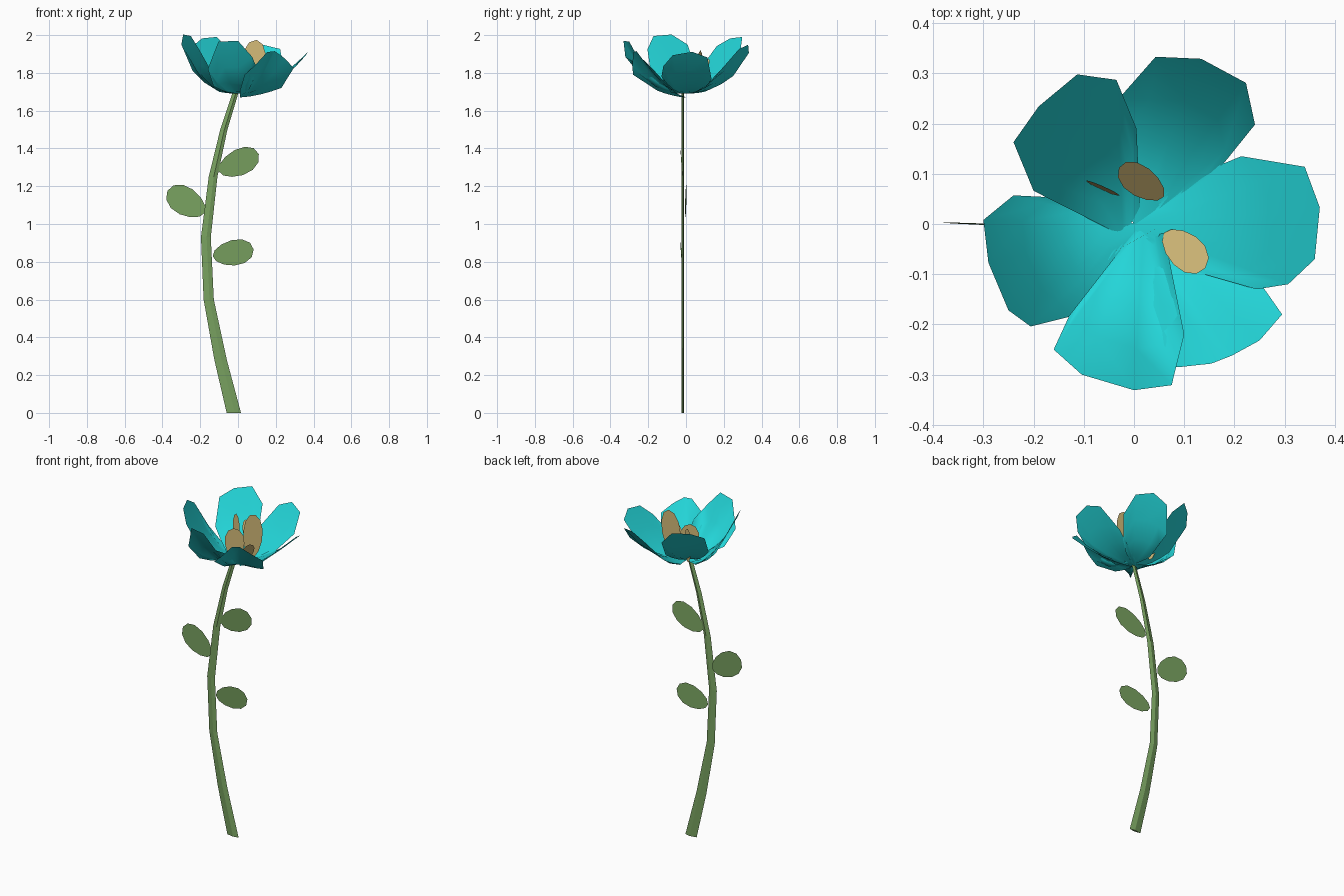
import bpy, math
from mathutils import Vector


def material(name, rgb):
    m = bpy.data.materials.new(name)
    m.diffuse_color = (*rgb, 1)
    return m


TEAL = material("petal teal", (0.017, 0.67, 0.69))
GREEN = material("stem green", (0.19, 0.36, 0.117))
TAN = material("stamen tan", (0.66, 0.50, 0.19))


def add(name, verts, faces, mat, smooth=False):
    me = bpy.data.meshes.new(name)
    me.from_pydata([tuple(v) for v in verts], [], faces)
    me.materials.append(mat)
    me.polygons.foreach_set("use_smooth", [smooth] * len(me.polygons))
    me.update()
    ob = bpy.data.objects.new(name, me)
    bpy.context.collection.objects.link(ob)
    return ob


def plate(name, base, tip, side, mat):
    """Thin egg-shaped blade from base to tip; side is the half-width vector."""
    base, tip, side = Vector(base), Vector(tip), Vector(side)
    mid, half = (base + tip) / 2, (tip - base) / 2
    pts = []
    for i in range(12):
        a = 2 * math.pi * i / 12
        pts.append(mid + half * math.cos(a)
                   + side * math.sin(a) * (1 + 0.15 * math.cos(a)))
    add(name, pts, [list(range(12))], mat)


def petal(name, base, outline, power, rings=4):
    """Cupped fan from the base to its outline; height grows by the power."""
    base, n = Vector(base), len(outline)
    verts, faces = [base], []
    for r in range(1, rings + 1):
        t = r / rings
        for p in outline:
            d = Vector(p) - base
            verts.append(base + Vector((d.x * t, d.y * t, d.z * t ** power)))
    for i in range(n - 1):
        faces.append((0, 1 + i, 2 + i))
        for r in range(rings - 1):
            a = 1 + r * n + i
            faces.append((a, a + n, a + n + 1, a + 1))
    add(name, verts, faces, TEAL, True)


def cup(points, direction, length, height, power):
    """Give plan points a height that rises along the petal's direction."""
    d = Vector(direction).normalized()
    return [(x, y, 1.69 + height * (max(0, d.x * x + d.y * y) / length) ** power)
            for x, y in points]


# Stem: flattened diamond section swept along a bow (x, half width, z)
path = [(-0.022, 0.038, 0), (-0.092, 0.033, 0.28), (-0.155, 0.027, 0.6),
        (-0.17, 0.026, 0.93), (-0.132, 0.023, 1.25), (-0.075, 0.019, 1.5),
        (-0.015, 0.016, 1.69)]
verts, faces = [], []
for x, w, z in path:
    verts += [(x - w, -0.017, z), (x + w * 0.15, -0.024, z),
              (x + w, -0.017, z), (x + w * 0.15, -0.010, z)]
for k in range(len(path) - 1):
    for i in range(4):
        j = (i + 1) % 4
        faces.append((4 * k + i, 4 * k + j, 4 * k + 4 + j, 4 * k + 4 + i))
faces += [(3, 2, 1, 0), tuple(range(len(verts) - 4, len(verts)))]
add("stem", verts, faces, GREEN)

# Leaves
plate("leaf_upper", (-0.103, -0.02, 1.28), (0.11, -0.028, 1.37), (-0.022, -0.004, 0.066), GREEN)
plate("leaf_left", (-0.175, -0.006, 1.06), (-0.374, 0.003, 1.175), (0.034, 0.0, 0.066), GREEN)
plate("leaf_lower", (-0.134, -0.022, 0.83), (0.083, -0.028, 0.865), (-0.008, -0.004, 0.067), GREEN)

# Petals, counter-clockwise outlines
petal("petal_right", (-0.005, -0.005, 1.69),
      cup([(0.07, -0.08), (0.244, -0.13), (0.307, -0.12), (0.36, -0.07),
           (0.37, 0.033), (0.34, 0.114), (0.214, 0.135), (0.14, 0.105), (0.01, 0.03)],
          (1, 0.05), 0.37, 0.22, 2.0), 2.0)
petal("petal_back_right", (0, -0.005, 1.69),
      cup([(0.1, 0.05), (0.166, 0.105), (0.241, 0.198), (0.223, 0.281),
           (0.134, 0.329), (0.043, 0.333), (-0.03, 0.25), (-0.03, 0.1)],
          (0.35, 0.94), 0.356, 0.26, 2.2), 2.2)
petal("petal_back_left", (-0.022, -0.024, 1.69),
      cup([(0.012, 0.03), (0.005, 0.19), (-0.035, 0.287), (-0.113, 0.298),
           (-0.19, 0.234), (-0.24, 0.163), (-0.2, 0.066)],
          (-0.6, 0.8), 0.306, 0.3, 1.6), 1.6)
petal("petal_left", (0.01, -0.005, 1.69),
      cup([(-0.1, 0.05), (-0.24, 0.057), (-0.3, 0.008), (-0.29, -0.077),
           (-0.25, -0.172), (-0.206, -0.204), (-0.13, -0.185)],
          (-0.93, -0.36), 0.297, 0.31, 2.5), 2.5)
petal("petal_front", (0.02, 0, 1.69),
      [(-0.03, -0.03, 1.69), (-0.13, -0.185, 1.73), (-0.16, -0.25, 1.82),
       (-0.104, -0.3, 1.965), (0, -0.331, 1.97), (0.075, -0.321, 1.885),
       (0.1, -0.22, 1.825), (0.06, -0.02, 1.7)], 2.4)
petal("petal_front_right", (0.01, 0, 1.67),
      [(0.01, -0.15, 1.705), (0.035, -0.28, 1.79), (0.09, -0.285, 1.84),
       (0.154, -0.278, 1.91), (0.195, -0.262, 1.915), (0.25, -0.232, 1.875),
       (0.295, -0.18, 1.825), (0.26, -0.13, 1.77), (0.23, -0.08, 1.72)], 1.6)

# Stamens
plate("stamen_tall", (0.06, 0.028, 1.7), (0.098, 0.028, 1.975), (0.063, 0, -0.01), TAN)
plate("stamen_front", (0.006, -0.03, 1.7), (-0.004, -0.036, 1.89), (0.047, 0.027, 0.005), TAN)
plate("stamen_left", (-0.058, 0.065, 1.71), (-0.066, 0.077, 1.92), (0.033, -0.014, 0.004), TAN)
plate("stamen_right", (0.06, -0.018, 1.70), (0.142, -0.088, 1.85), (0.022, 0.028, 0), TAN)
plate("stamen_back", (0.06, 0.055, 1.72), (-0.03, 0.112, 1.88), (0.014, 0.027, 0), TAN)
